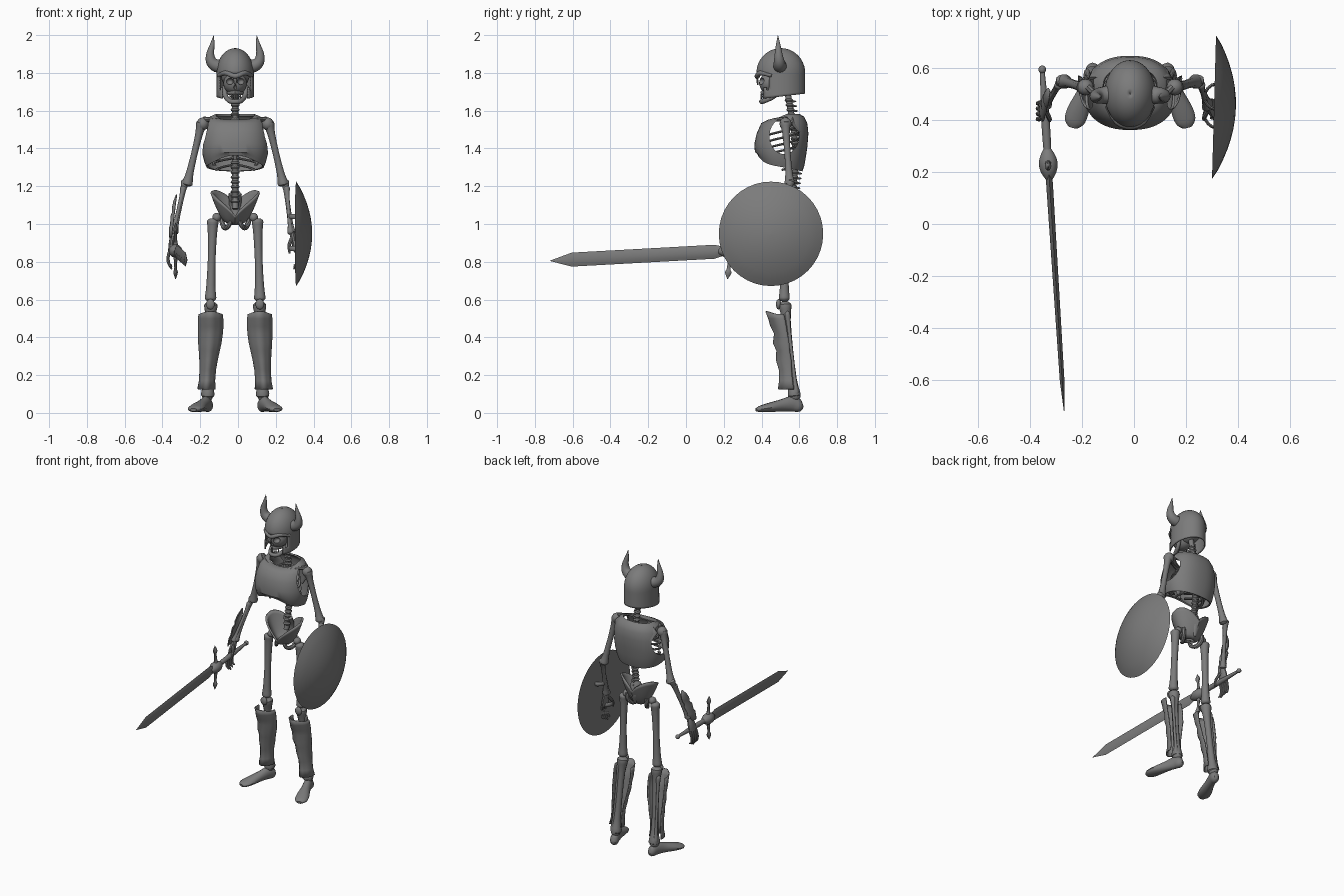
import bpy, bmesh, math
from mathutils import Vector as V

if "Cube" in bpy.data.objects:
    bpy.data.objects.remove(bpy.data.objects["Cube"])

CX = -0.015  # body mirror plane
steel = bpy.data.materials.new("dark_grey")
steel.diffuse_color = (0.2, 0.2, 0.2, 1)
steel.use_nodes = True
steel.node_tree.nodes["Principled BSDF"].inputs["Base Color"].default_value = steel.diffuse_color


def make(name, bm):
    bmesh.ops.recalc_face_normals(bm, faces=bm.faces)
    me = bpy.data.meshes.new(name)
    bm.to_mesh(me)
    bm.free()
    me.materials.append(steel)
    ob = bpy.data.objects.new(name, me)
    bpy.context.collection.objects.link(ob)
    return ob


def grid(name, rows, closed=True, caps=True, thick=0, keep=None):
    """Skin rows of points; optional end caps, thickness and face filter."""
    bm = bmesh.new()
    vs = [[bm.verts.new(p) for p in r] for r in rows]
    n = len(rows[0])
    for a, b in zip(vs, vs[1:]):
        for i in range(n if closed else n - 1):
            q = [a[i], a[(i + 1) % n], b[(i + 1) % n], b[i]]
            if keep is None or keep(sum((v.co for v in q), V()) / 4):
                bm.faces.new(q)
    if caps:
        bm.faces.new(vs[0])
        bm.faces.new(vs[-1])
    bmesh.ops.delete(bm, geom=[v for v in bm.verts if not v.link_faces], context='VERTS')
    ob = make(name, bm)
    if thick:
        m = ob.modifiers.new("thickness", 'SOLIDIFY')
        m.thickness, m.offset = thick, 0
    return ob


def tube(name, pts, sides=10, ref=(0, 1, 0), steps=3):
    """Smooth path of (x, y, z, r[, r2]) swept with an elliptical section."""
    P = [V((*p, p[3])) if len(p) == 4 else V(p) for p in pts]
    path = []
    for i in range(len(P) - 1):
        a, b, c, d = P[max(i - 1, 0)], P[i], P[i + 1], P[min(i + 2, len(P) - 1)]
        for k in range(steps):
            t = k / steps
            path.append(0.5 * (2 * b + (c - a) * t + (2 * a - 5 * b + 4 * c - d) * t * t
                               + (3 * b - a - 3 * c + d) * t ** 3))
    path.append(P[-1])
    rows = []
    for i, p in enumerate(path):
        t = (path[min(i + 1, len(path) - 1)] - path[max(i - 1, 0)]).to_3d().normalized()
        u = t.cross(V(ref)).normalized()
        w = u.cross(t)
        rows.append([V(p[:3]) + u * max(p[3], .001) * math.cos(k * math.tau / sides)
                     + w * max(p[4], .001) * math.sin(k * math.tau / sides) for k in range(sides)])
    return grid(name, rows)


def bone(name, a, b, r, ref=(0, 1, 0), knob=1.5):
    a, b = V(a), V(b)
    prof = ((0, .6), (.03, knob), (.08, knob * .95), (.2, 1), (.5, .85), (.8, 1),
            (.92, knob * .95), (.97, knob), (1, .6))
    return tube(name, [(*a.lerp(b, t), r * k) for t, k in prof], 10, ref, 2)


def ball(name, c, r, seg=20):
    bm = bmesh.new()
    bmesh.ops.create_uvsphere(bm, u_segments=seg, v_segments=seg // 2, radius=1)
    for v in bm.verts:
        v.co = V([c[i] + v.co[i] * r[i] for i in range(3)])
    return make(name, bm)


def cut(ob, cutters):
    for c in cutters:
        m = ob.modifiers.new("cut", 'BOOLEAN')
        m.object, m.operation, m.solver = c, 'DIFFERENCE', 'EXACT'
    bpy.context.view_layer.update()
    me = bpy.data.meshes.new_from_object(ob.evaluated_get(bpy.context.evaluated_depsgraph_get()))
    ob.modifiers.clear()
    ob.data = me
    for c in cutters:
        bpy.data.objects.remove(c)


def ring(n):
    return [i * math.tau / n for i in range(n)]


# Skull with hollow sockets, jaw and teeth
ball("cranium", (CX, .51, 1.80), (.078, .10, .095))
face = ball("skull_face", (CX, .455, 1.745), (.062, .068, .06), 28)
cut(face, [ball("socket", (CX + s * .03, .395, 1.755), (.02, .03, .018)) for s in (-1, 1)]
    + [ball("nose_hole", (CX, .385, 1.722), (.009, .02, .016), 12)])
tube("jaw", [(CX + d, y, z, .013) for d, y, z in ((-.058, .49, 1.73), (-.052, .47, 1.68), (-.03, .415, 1.652),
     (0, .4, 1.648), (.03, .415, 1.652), (.052, .47, 1.68), (.058, .49, 1.73))], 10, (0, 0, 1))
tube("upper_jaw", [(CX - .034, .45, 1.695, .012), (CX, .408, 1.695, .014), (CX + .034, .45, 1.695, .012)],
     10, (0, 0, 1))
for i in range(-3, 4):
    ball("tooth", (CX + i * .009, .397 + i * i * .003, 1.675), (.004, .004, .014), 8)

# Helmet: dome over straight walls, face opening, brow ridge and nose guard
rows = []
for k in range(20):
    f = k / 19
    if f < .5:
        a = f * math.pi
        z, s = 1.80 + .127 * math.cos(a), max(math.sin(a), .02)
    else:
        z, s = 1.80 - (f - .5) * .25, 1
    rows.append([V((CX + .095 * s * math.cos(t), .502 + .125 * s * math.sin(t),
                    z + max(f - .5, 0) * .03 * math.sin(t))) for t in ring(48)])
grid("helmet", rows, caps=False, thick=.008,
     keep=lambda c: not (c.z < 1.79 and c.y < .46 and abs(c.x - CX) < (.08 if c.z > 1.715 else .066)))
ball("helmet_crown", (CX, .502, 1.922), (.02, .025, .006))
tube("brow_ridge", [(CX - .088, .455, 1.785, .01), (CX - .05, .395, 1.80, .013), (CX, .377, 1.782, .014),
     (CX + .05, .395, 1.80, .013), (CX + .088, .455, 1.785, .01)], 10, (0, 0, 1))
tube("nose_guard", [(CX, .376, 1.79, .010, .006), (CX, .378, 1.755, .007, .005), (CX, .38, 1.735, .003, .003)])
for s in (-1, 1):
    tube("horn", [(CX + s * d, y, z, r) for d, y, z, r in ((.07, .50, 1.835, .036), (.10, .496, 1.838, .034),
         (.126, .493, 1.86, .029), (.132, .49, 1.9, .021), (.121, .488, 1.95, .012), (.114, .487, 1.998, .001))], 14)

# Spine with vertebrae
for i in range(22):
    z = 1.12 + i * .0255
    y = .55 + .03 * math.sin((z - 1.1) * 6)
    ball("vertebra", (CX, y, z), (.024, .022, .012), 12)
    ball("vertebra_spur", (CX, y + .022, z - .006), (.006, .018, .006), 8)
tube("spinal_column", [(CX, .55 + .03 * math.sin((z - 1.1) * 6), z, .017)
     for z in (1.08, 1.2, 1.3, 1.4, 1.5, 1.6, 1.72)])

# Breastplate: lofted shell, dipped neckline, raised front hem, arm holes
prof = ((1.577, .102, .465, .60), (1.565, .13, .435, .622), (1.53, .152, .402, .638), (1.48, .166, .38, .643),
        (1.42, .173, .367, .638), (1.37, .168, .368, .63), (1.33, .158, .376, .622), (1.305, .148, .385, .612))
rows = []
for k, (z, rx, f, b) in enumerate(prof):
    row = []
    for t in ring(48):
        c, s = math.cos(t), math.sin(t)
        dz = -.035 * max(-s, 0) * max(0, 1 - k / 2) - .025 * s * max(0, k - 3) / 4 + .035 * s ** 4 * (s < 0) * (k > 5)
        row.append(V((CX + rx * math.copysign(abs(c) ** .85, c),
                      (f + b) / 2 + (b - f) / 2 * math.copysign(abs(s) ** .9, s), z + dz)))
    rows.append(row)
plate = grid("breastplate", rows, caps=False, thick=.01)
holes = []
for s in (-1, 1):
    holes.append(grid("arm_hole", [[V((CX + s * x, .52 + .078 * math.cos(t), 1.465 + .095 * math.sin(t)))
                                    for t in ring(32)] for x in (.112, .3)]))
cut(plate, holes)

# Ribs, collar bones, shoulder blades
for i in range(7):
    z, w = 1.52 - i * .034, (.08, .105, .12, .125, .122, .115, .10)[i]
    end = 1.35 - max(0, i - 3) * .22
    for s in (-1, 1):
        tube("rib", [(CX + s * w * math.sin(a), .50 + .085 * math.cos(a), z - .02 * a, .009, .006)
                     for a in (.1 + k * end * 2 / 6 for k in range(7))], 8, (0, 0, 1), 2)
tube("breastbone", [(CX, .42, 1.52, .02, .008), (CX, .41, 1.42, .018, .008), (CX, .425, 1.34, .008, .006)])

# Pelvis: open bowl with high wings, plus sacrum
rows = []
for k in range(9):
    f = k / 8
    row = []
    for t in ring(40):
        c, s = math.cos(t), math.sin(t)
        top = 1.055 + .11 * abs(c) ** .8 + (.05 * s if s > 0 else .015 * s)
        g = f ** .6
        row.append(V((CX + (.03 + .095 * g) * c, .525 + (.02 + .065 * g) * s, 1.0 + (top - 1.0) * f)))
    rows.append(row)
grid("pelvis", rows, caps=False, thick=.012)
tube("sacrum", [(CX, .56, 1.16, .035, .02), (CX, .59, 1.09, .03, .015), (CX, .57, 1.01, .008, .008)])

for s in (-1, 1):
    def P(d, y, z):
        return (CX + s * d, y, z)

    def path(*pts):
        return [(CX + s * p[0], *p[1:]) for p in pts]

    tube("collar_bone", path((.02, .44, 1.535, .01), (.09, .46, 1.55, .009), (.165, .53, 1.555, .014)), 8, (0, 0, 1))
    tube("shoulder_blade", path((.14, .56, 1.55, .03, .008), (.10, .60, 1.50, .045, .008), (.08, .60, 1.40, .008, .005)))
    tube("sitting_bone", path((.02, .49, 1.02, .012), (.035, .49, .99, .012), (.055, .52, .98, .014),
                              (.07, .55, 1.01, .014), (.075, .55, 1.05, .014)), 8, (1, .3, 0))
    # Legs
    ball("hip_joint", P(.098, .525, 1.035), (.024, .026, .024), 14)
    bone("thigh_bone", P(.118, .525, 1.03), P(.131, .52, .59), .024, knob=1.25)
    ball("kneecap", P(.131, .49, .575), (.024, .014, .028), 14)
    bone("shin_bone", P(.128, .522, .59), P(.146, .575, .075), .023, knob=1.5)
    bone("calf_bone", P(.15, .535, .54), P(.163, .585, .09), .010)
    tube("foot", path((.136, .617, .03, .012, .012), (.142, .60, .034, .026, .032), (.152, .565, .048, .027, .042),
                      (.172, .51, .04, .030, .033), (.195, .45, .03, .04, .026), (.208, .415, .024, .042, .021),
                      (.216, .39, .02, .036, .016), (.221, .372, .016, .018, .009)), 14, (0, 0, 1))
    ball("ankle", P(.147, .575, .09), (.03, .032, .03), 14)
    # Greave: open-backed shell with an embossed front ridge
    gp = ((.53, .13, .06, .432, .505), (.50, .13, .063, .447, .512), (.46, .13, .064, .458, .52),
          (.42, .131, .062, .478, .528), (.37, .134, .058, .472, .535), (.33, .137, .052, .49, .54),
          (.28, .141, .045, .488, .547), (.23, .145, .04, .503, .55), (.17, .149, .039, .505, .555),
          (.125, .152, .045, .498, .56))
    grid("greave", [[V(P(d + rx * math.sin(a), b - (b - f) * math.cos(a) - .008 * max(0, math.cos(a * 3)) * (abs(a) < .5),
                         z + (.008 * math.cos(a * 2) if z > .5 else 0)))
                     for a in (-1.75 + k * 3.5 / 20 for k in range(21))] for z, d, rx, f, b in gp],
         closed=False, caps=False, thick=.008)
    # Arms
    ball("shoulder_joint", P(.172, .527, 1.53), (.032, .032, .034), 16)
    bone("upper_arm_bone", P(.175, .525, 1.545), P(.257, .55, 1.20), .02, knob=1.4)
    wrist = P(.325, .455, .945) if s < 0 else P(.30, .46, .945)
    bone("forearm_bone", P(.262, .558, 1.235), wrist, .014)
    bone("forearm_bone_outer", P(.272, .54, 1.2), (wrist[0] - .006, wrist[1] - .014, wrist[2]), .011)
    # Hand: palm, four fingers and thumb
    wx, wy, wz = wrist
    tube("palm", [(wx, wy, wz + .01, .014, .016), (wx + s * .012, wy - .01, wz - .04, .014, .035),
                  (wx + s * .018, wy - .018, wz - .085, .012, .036)])
    for i in range(4):
        y = wy - .046 + i * .02
        tube("finger", [(wx + s * .018, y, wz - .08, .009), (wx + s * .03, y - .004, wz - .12, .0085),
                        (wx + s * .026, y - .006, wz - .155, .008), (wx + s * .01, y - .006, wz - .185 + abs(i - 1) * .01, .004)], 8)
    tube("thumb", [(wx, wy - .02, wz - .02, .010), (wx - s * .015, wy - .05, wz - .06, .009),
                   (wx - s * .012, wy - .06, wz - .10, .005)], 8)

# Bracer on the sword arm: pointed curved plate
rows = []
for f, w in ((0, .004), (.15, .02), (.3, .026), (.42, .02), (.5, .03), (.7, .024), (.78, .03), (1, .02)):
    c = V((-.335, .51, 1.155)).lerp(V((-.362, .42, .93)), f)
    rows.append([c + V((-.6 * w * math.cos(a) + .012, w * 1.3 * math.sin(a), 0)) for a in (-1.5 + k * .3 for k in range(11))])
grid("bracer", rows, closed=False, caps=False, thick=.006)


# Sword laid along a slightly tilted axis
def axis(y):
    return V((-.325 + (.15 - y) * .064, y, .853 - (.15 - y) * .055))


grid("sword_blade", [[axis(y) + V((a * t, 0, b * w)) for a, b in ((1, 0), (.3, .7), (0, 1), (-.3, .7), (-1, 0),
     (-.3, -.7), (0, -1), (.3, -.7))] for y, w, t in ((.215, .02, .012), (.15, .037, .013), (-.605, .037, .009),
     (-.72, .001, .001))])
g = axis(.235)
tube("sword_guard", [(g.x, g.y - abs(h) * .1, g.z + h, r, r2) for h, r, r2 in ((-.15, .001, .001), (-.115, .012, .018),
     (-.09, .007, .009), (-.03, .012, .014), (0, .026, .028), (.03, .012, .014), (.09, .007, .009),
     (.115, .012, .018), (.15, .001, .001))])
tube("guard_collar", [(*axis(y), r) for y, r in ((.17, .012), (.20, .03), (.235, .036), (.265, .028), (.29, .014))],
     12, (0, 0, 1))
tube("sword_grip", [(*axis(y), r) for y, r in ((.25, .014), (.33, .016), (.42, .016), (.5, .013), (.59, .009))],
     12, (0, 0, 1))
ball("sword_pommel", axis(.595), (.015, .016, .015), 14)

# Domed round shield with forearm strap and handle
grid("shield", [[V((.309 + .08 * (1 - r * r) + .028 * r * .273 * math.cos(t), .45 + r * .273 * math.cos(t),
                    .948 + r * .273 * math.sin(t))) for t in ring(40)]
                for r in (.01, .15, .3, .45, .6, .75, .88, 1)], thick=.007)
for y, z in ((.49, 1.04), (.42, .87)):
    tube("shield_strap", [(.37, y - .05, z, .006, .014), (.30, y - .045, z, .006, .014), (.27, y, z, .006, .014),
                          (.30, y + .045, z, .006, .014), (.37, y + .05, z, .006, .014)], 8, (0, 0, 1))

bpy.ops.object.select_all(action='SELECT')
bpy.context.view_layer.objects.active = plate
bpy.ops.object.shade_smooth_by_angle(angle=math.radians(40))
